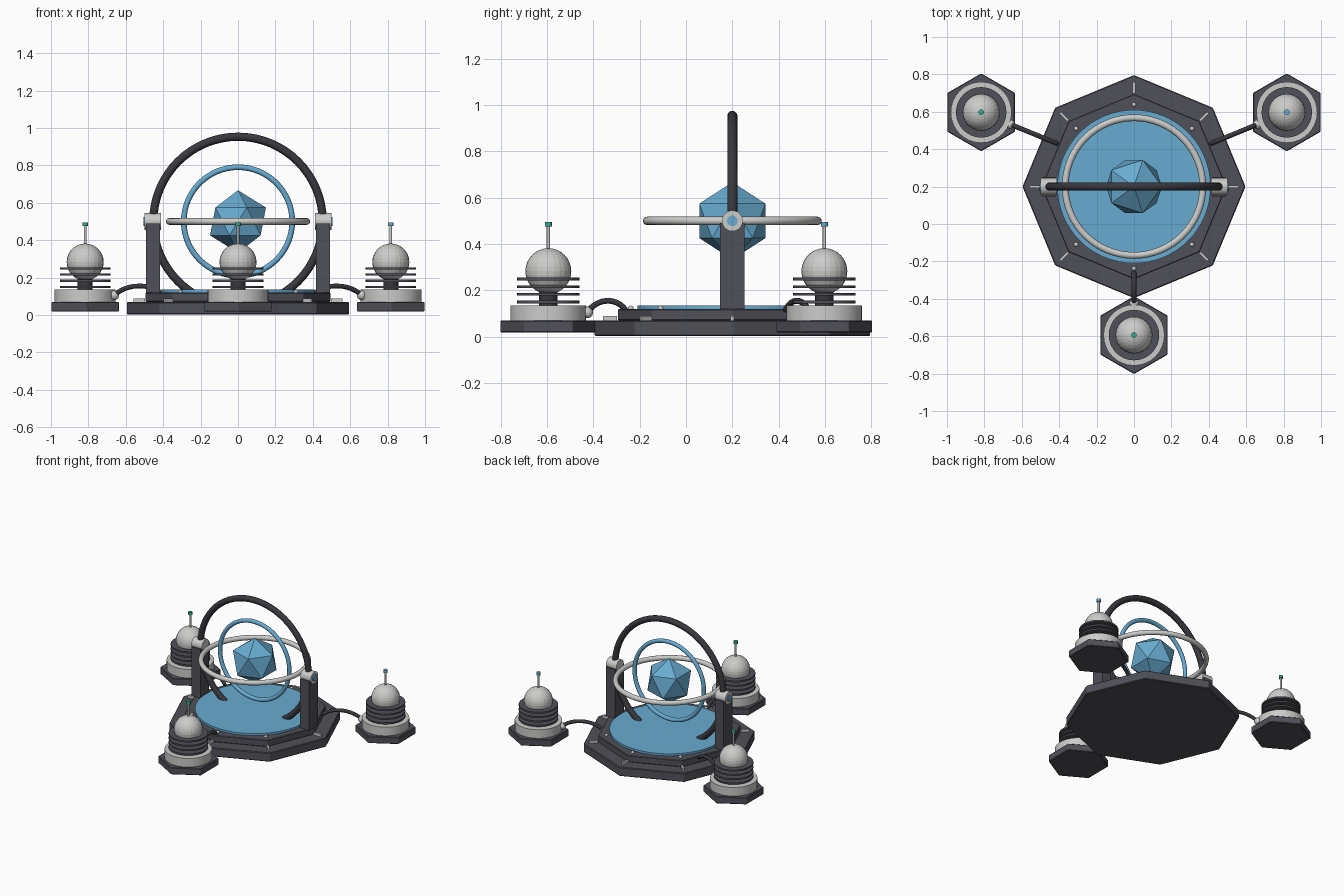
import bpy
from math import radians, cos, sin, pi
from mathutils import Vector

if "Cube" in bpy.data.objects:
    bpy.data.objects.remove(bpy.data.objects["Cube"], do_unlink=True)


def material(name, rgb):
    m = bpy.data.materials.new(name)
    m.use_nodes = True
    m.diffuse_color = (*rgb, 1)
    m.node_tree.nodes["Principled BSDF"].inputs["Base Color"].default_value = (*rgb, 1)
    return m


slate = material("slate", (0.08, 0.08, 0.1))
charcoal = material("charcoal", (0.04, 0.04, 0.048))
silver = material("silver", (0.6, 0.6, 0.59))
blue = material("sky blue", (0.14, 0.41, 0.64))
green = material("signal green", (0.04, 0.42, 0.28))


def finish(name, mat, smooth=False, bevel=0):
    ob = bpy.context.object
    ob.name = name
    ob.data.materials.append(mat)
    if smooth:
        bpy.ops.object.shade_smooth_by_angle(angle=radians(40))
    if bevel:
        mod = ob.modifiers.new("edge", "BEVEL")
        mod.width, mod.segments = bevel, 1
    return ob


def disc(name, mat, x, y, z0, z1, r, sides=32, turn=0, bevel=0):
    """Upright prism or cylinder from z0 to z1."""
    bpy.ops.mesh.primitive_cylinder_add(vertices=sides, radius=r, depth=z1 - z0,
                                        location=(x, y, (z0 + z1) / 2), rotation=(0, 0, turn))
    return finish(name, mat, sides > 8, bevel)


def axle(name, mat, x0, x1, r):
    """Cylinder along x at the gimbal centre height."""
    bpy.ops.mesh.primitive_cylinder_add(vertices=24, radius=r, depth=abs(x1 - x0),
                                        location=((x0 + x1) / 2, CY, CZ), rotation=(0, pi / 2, 0))
    return finish(name, mat, True)


def box(name, mat, loc, size, turn=0):
    bpy.ops.mesh.primitive_cube_add(size=1, location=loc, rotation=(0, 0, turn))
    bpy.context.object.scale = size
    return finish(name, mat)


def ball(name, mat, loc, r, smooth=False):
    bpy.ops.mesh.primitive_uv_sphere_add(segments=24, ring_count=16, radius=r, location=loc)
    return finish(name, mat, smooth)


def ring(name, mat, major, minor, upright):
    bpy.ops.mesh.primitive_torus_add(major_radius=major, minor_radius=minor,
                                     major_segments=64, minor_segments=12, location=(0, CY, CZ),
                                     rotation=(pi / 2 if upright else 0, 0, 0))
    return finish(name, mat, True)


def cable(name, start, end, rise):
    """Arched tube between two points."""
    a, b = Vector(start), Vector(end)
    cu = bpy.data.curves.new(name, "CURVE")
    cu.dimensions = "3D"
    cu.bevel_depth = 0.013
    cu.bevel_resolution = 3
    cu.use_fill_caps = True
    sp = cu.splines.new("BEZIER")
    sp.bezier_points.add(1)
    lift, span = Vector((0, 0, rise)), (b - a) * 0.25
    for p, co, side in zip(sp.bezier_points, (a, b), (1, -1)):
        p.co = co
        p.handle_left = co + lift - span * side if side < 0 else co - lift
        p.handle_right = co + lift + span * side if side > 0 else co - lift
        if side < 0:
            p.handle_left = co + lift - span
    ob = bpy.data.objects.new(name, cu)
    bpy.context.collection.objects.link(ob)
    cu.materials.append(charcoal)


CY, CZ = 0.2, 0.5

# Stepped octagonal platform with a blue floor
disc("platform_base", slate, 0, CY, 0.003, 0.07, 0.596, 8, bevel=0.005)
disc("platform_step", slate, 0, CY, 0.07, 0.12, 0.495, 8, bevel=0.004)
disc("platform_floor", blue, 0, CY, 0.12, 0.135, 0.41, 64)

# Silver bars and studs at the platform corners
for i in range(8):
    a = i * pi / 4
    c, s = cos(a), sin(a)
    box("corner_bar", silver, (0.528 * c, CY + 0.528 * s, 0.078), (0.06, 0.014, 0.022), a)
    ball("corner_stud", silver, (0.438 * c, CY + 0.438 * s, 0.122), 0.012, True)

# Pillars with pivot joints
for side, label in ((1, "left"), (-1, "right")):
    box(label + "_pillar", slate, (side * 0.455, CY, 0.305), (0.075, 0.105, 0.37))
    axle(label + "_pivot", silver, side * 0.412, side * 0.5, 0.045)
    axle(label + "_pivot_cap", blue, side * 0.5, side * 0.506, 0.023)

# Nested rings and the crystal core
ring("outer_ring", charcoal, 0.453, 0.022, True)
ring("level_ring", silver, 0.368, 0.018, False)
ring("inner_ring", blue, 0.29, 0.015, True)
bpy.ops.mesh.primitive_ico_sphere_add(subdivisions=1, radius=0.167, location=(0, CY, CZ))
finish("crystal_core", blue)

# Satellite pods: position, tip colour and the cable's platform end
pods = (("left", 0.817, 0.597, blue, (0.41, 0.43)),
        ("right", -0.817, 0.597, green, (-0.41, 0.43)),
        ("front", 0, -0.594, green, (0, -0.26)))
for label, x, y, tip, root in pods:
    n = label + "_pod_"
    disc(n + "foot", slate, x, y, 0.018, 0.07, 0.208, 6, bevel=0.004)
    disc(n + "collar", silver, x, y, 0.07, 0.135, 0.163)
    disc(n + "stem", charcoal, x, y, 0.135, 0.21, 0.04)
    for k in range(4):
        z = 0.15 + 0.033 * k
        disc(n + "fin", slate, x, y, z - 0.006, z + 0.006, 0.135)
    ball(n + "dome", silver, (x, y, 0.283), 0.099)
    disc(n + "antenna", silver, x, y, 0.375, 0.48, 0.007, 12)
    disc(n + "antenna_tip", tip, x, y, 0.475, 0.495, 0.015, 16)
    # Cable plug on the collar, then the cable to the platform
    d = (Vector(root) - Vector((x, y))).normalized() * 0.168
    plug = (x + d.x, y + d.y, 0.105)
    ball(n + "plug", silver, plug, 0.025, True)
    cable(n + "cable", (*root, 0.115), plug, 0.06)
